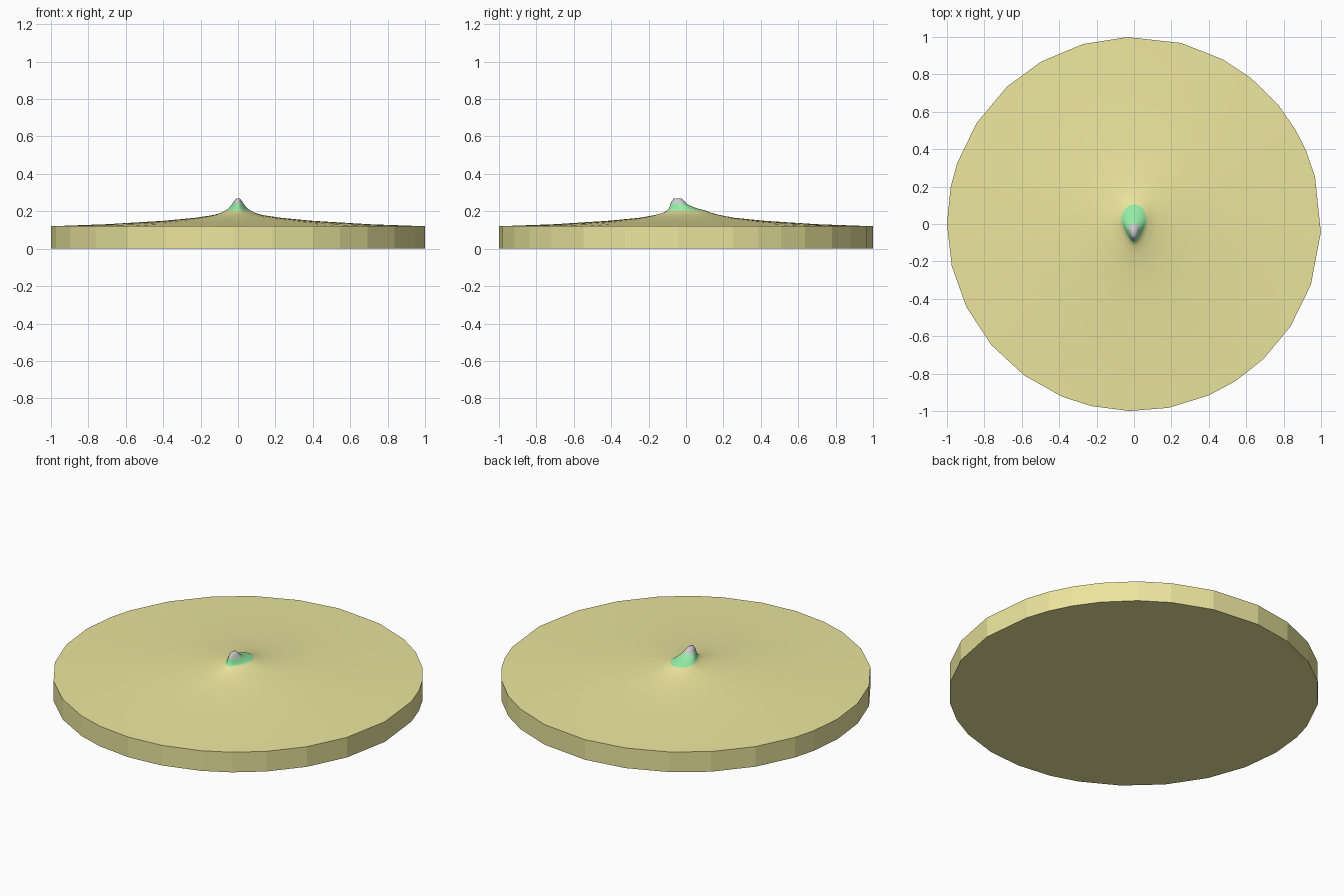
import bpy, bmesh
from math import sin, cos, radians

if "Cube" in bpy.data.objects:
    bpy.data.objects.remove(bpy.data.objects["Cube"])


def material(name, rgb):
    m = bpy.data.materials.new(name)
    m.diffuse_color = (*rgb, 1)
    m.use_nodes = True
    m.node_tree.nodes["Principled BSDF"].inputs["Base Color"].default_value = m.diffuse_color
    return m


# uneven angular steps of the round base
ANGLES = [-167, -153.6, -139.7, -126, -112.6, -103.2, -91.4, -79.4, -66.4, -56.9,
          -46.2, -33.2, -19, -2.5, 14.6, 22.7, 30.5, 39.5, 51.2, 61.5, 75.4, 92,
          105.9, 119.8, 132.7, 147.1, 161, 168.7, 180]

# contour rings: front y, back y, half width, widest y, front taper, height, material
SAND, GRASS, ROCK = 0, 1, 2
RINGS = [
    (-1, 1, 1, 0, 0, 0.0, SAND),
    (-1, 1, 1, 0, 0, 0.12, SAND),
    (-.70, .70, .70, 0, 0, .131, SAND),
    (-.42, .42, .40, 0, 0, .149, SAND),
    (-.25, .26, .23, 0, 0, .165, SAND),
    (-.165, .18, .13, .01, .1, .180, SAND),
    (-.12, .13, .088, .02, .2, .193, SAND),
    (-.098, .105, .068, .02, .35, .204, GRASS),
    (-.092, .065, .053, .0, .35, .214, GRASS),
    (-.087, .030, .042, -.02, .3, .226, GRASS),
    (-.083, .004, .031, -.03, .3, .240, ROCK),
    (-.076, -.010, .021, -.035, .2, .255, ROCK),
    (-.066, -.022, .012, -.04, .1, .267, ROCK),
]

bm = bmesh.new()
loops = []
for front, back, width, mid, taper, z, _ in RINGS:
    loop = []
    for a in ANGLES:
        c, s = cos(radians(a)), sin(radians(a))
        x = width * c * (1 - taper * max(0, -s))
        y = mid + s * ((back - mid) if s > 0 else (mid - front))
        loop.append(bm.verts.new((x, y, z)))
    loops.append(loop)

# skin between contours: flat side wall, smooth hill
n = len(ANGLES)
for k in range(len(loops) - 1):
    lo, hi = loops[k], loops[k + 1]
    for i in range(n):
        j = (i + 1) % n
        f = bm.faces.new((lo[i], lo[j], hi[j], hi[i]))
        f.smooth = k > 0
        f.material_index = RINGS[k][6]

# underside and summit
bm.faces.new(loops[0][::-1])
top = bm.faces.new(loops[-1])
top.material_index = ROCK
top.smooth = True

mesh = bpy.data.meshes.new("hill_island")
bm.to_mesh(mesh)
bm.free()
for m in (material("sand", (.84, .79, .34)), material("grass", (.30, .85, .38)),
          material("rock", (.65, .65, .65))):
    mesh.materials.append(m)
bpy.context.collection.objects.link(bpy.data.objects.new("hill_island", mesh))
